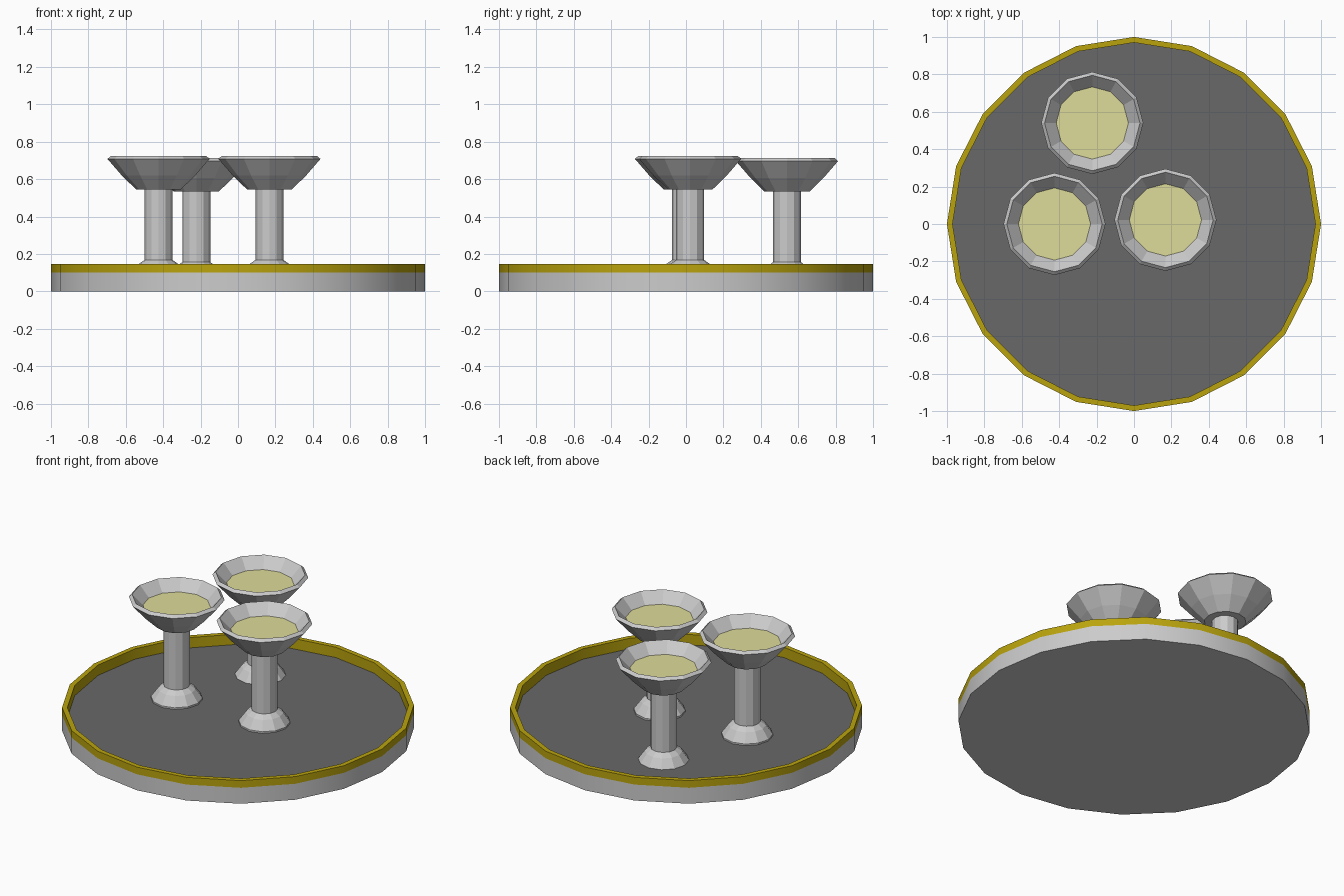
import bpy, math

if "Cube" in bpy.data.objects:
    bpy.data.objects.remove(bpy.data.objects["Cube"])


def material(name, rgb):
    m = bpy.data.materials.new(name)
    m.diffuse_color = (*rgb, 1)
    m.use_nodes = True
    m.node_tree.nodes["Principled BSDF"].inputs["Base Color"].default_value = m.diffuse_color
    return m


def lathe(name, profile, sides, loc=(0, 0, 0), mats=(), bands=(), smooth=False):
    """Spin an (r, z) profile; r = 0 ends become flat caps. bands = segments using the last material."""
    verts, faces, ids, rings = [], [], [], []
    for r, z in profile:
        if r == 0:
            rings.append(None)
            continue
        rings.append(len(verts))
        for i in range(sides):
            a = math.tau * i / sides
            verts.append((r * math.cos(a), r * math.sin(a), z))
    for s, (a, b) in enumerate(zip(rings, rings[1:])):
        if a is None:
            new = [[b + i for i in reversed(range(sides))]]
        elif b is None:
            new = [[a + i for i in range(sides)]]
        else:
            new = [[a + i, a + (i + 1) % sides, b + (i + 1) % sides, b + i]
                   for i in range(sides)]
        faces += new
        ids += [len(mats) - 1 if s in bands else 0] * len(new)
    mesh = bpy.data.meshes.new(name)
    mesh.from_pydata(verts, [], faces)
    for m in mats:
        mesh.materials.append(m)
    for p, k in zip(mesh.polygons, ids):
        p.material_index = k
    ob = bpy.data.objects.new(name, mesh)
    ob.location = loc
    bpy.context.collection.objects.link(ob)
    if smooth:
        bpy.context.view_layer.objects.active = ob
        ob.select_set(True)
        bpy.ops.object.shade_smooth_by_angle(angle=math.radians(30))
        ob.select_set(False)
    return ob


grey = material("grey", (0.54, 0.54, 0.54))
dark = material("dark_grey", (0.14, 0.14, 0.14))
gold = material("gold", (0.49, 0.37, 0.004))
drink = material("pale_drink", (0.73, 0.71, 0.32))
FLOOR = 0.08

# Round tray with a gold rim, and its dark floor
lathe("tray", [(0, 0), (1, 0), (1, 0.1), (1, 0.145), (0.97, 0.145), (0.97, FLOOR)],
      20, mats=(grey, gold), bands=(2, 3, 4), smooth=True)
lathe("tray_floor", [(0.97, FLOOR), (0, FLOOR)], 20, mats=(dark,))

# Three goblets: flared foot, stem, faceted bowl and the drink inside
goblet = [(0, 0.08), (0.147, 0.08), (0.147, 0.09), (0.107, 0.145), (0.075, 0.168),
          (0.075, 0.545), (0.12, 0.545), (0.195, 0.618), (0.273, 0.708),
          (0.255, 0.724), (0.193, 0.659)]
for i, loc in enumerate([(-0.425, 0, 0), (0.168, 0.022, 0), (-0.223, 0.54, -0.012)], 1):
    lathe(f"goblet_{i}", goblet, 12, loc, (grey,))
    lathe(f"drink_{i}", [(0.193, 0.659), (0, 0.659)], 12, loc, (drink,))
